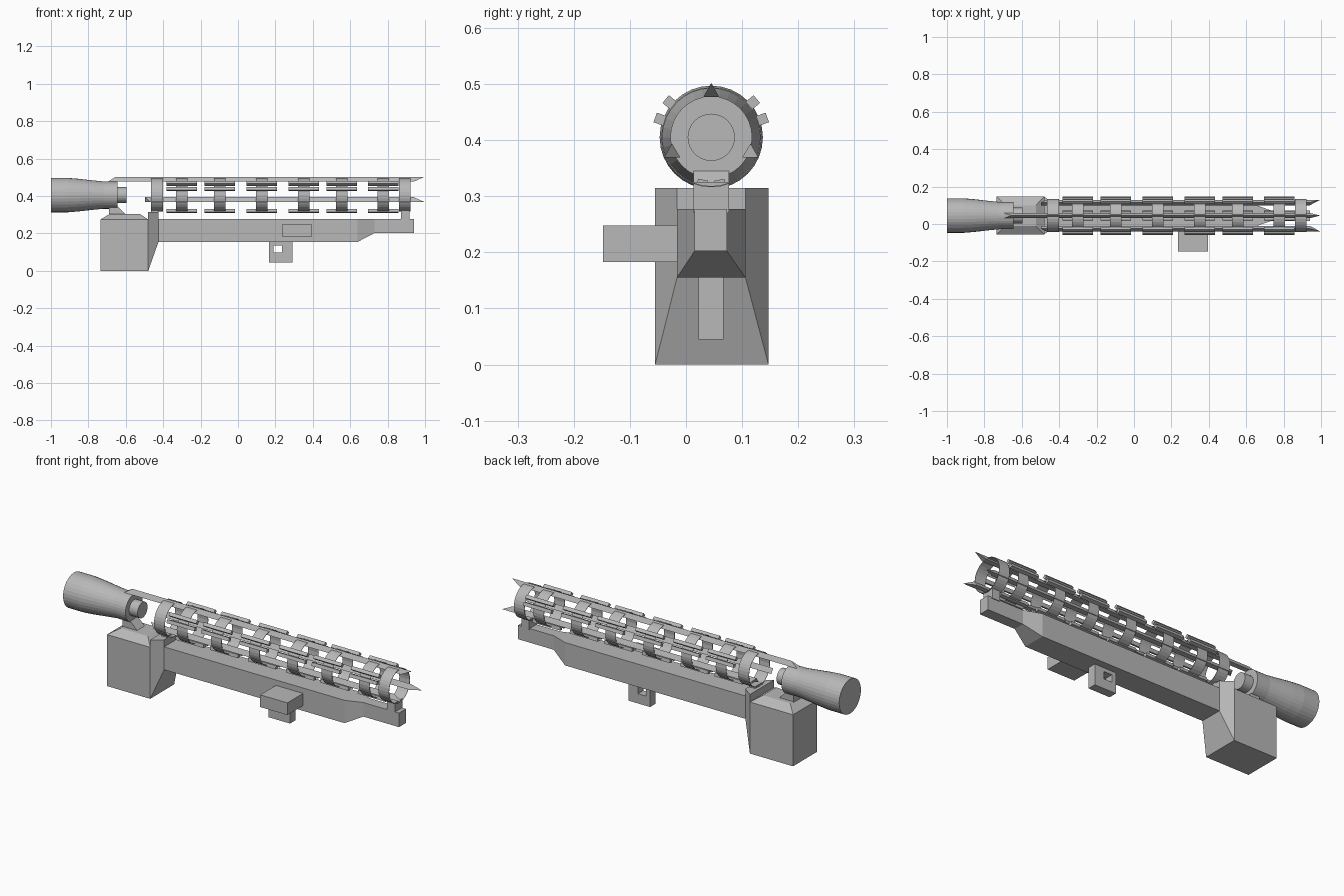
import bpy, math

if "Cube" in bpy.data.objects:
    bpy.data.objects.remove(bpy.data.objects["Cube"])

CY, CZ = 0.045, 0.405          # axis of the tube
TAU = math.tau

grey = bpy.data.materials.new("plain_grey")
grey.diffuse_color = (0.48, 0.48, 0.48, 1)
grey.use_nodes = True
grey.node_tree.nodes["Principled BSDF"].inputs["Base Color"].default_value = grey.diffuse_color


def make(name, verts, faces):
    me = bpy.data.meshes.new(name)
    me.from_pydata(verts, [], faces)
    me.materials.append(grey)
    ob = bpy.data.objects.new(name, me)
    bpy.context.collection.objects.link(ob)
    return ob


def loft(name, sections, closed=False):
    """Skin a list of equal-sized point loops; cap the ends or join them."""
    n, m = len(sections[0]), len(sections)
    verts = [p for s in sections for p in s]
    faces = []
    for k in range(m if closed else m - 1):
        a, b = k * n, (k + 1) % m * n
        faces += [(a + i, a + (i + 1) % n, b + (i + 1) % n, b + i) for i in range(n)]
    if not closed:
        faces += [tuple(reversed(range(n))), tuple(range((m - 1) * n, m * n))]
    return make(name, verts, faces)


def rect_x(x, y0, y1, z0, z1):
    return [(x, y0, z0), (x, y1, z0), (x, y1, z1), (x, y0, z1)]


def rect_z(z, x0, x1, y0, y1):
    return [(x0, y0, z), (x1, y0, z), (x1, y1, z), (x0, y1, z)]


def box(name, x0, x1, y0, y1, z0, z1):
    return loft(name, [rect_x(x0, y0, y1, z0, z1), rect_x(x1, y0, y1, z0, z1)])


def circle(x, r, n=32):
    return [(x, CY + r * math.cos(TAU * i / n), CZ + r * math.sin(TAU * i / n))
            for i in range(n)]


# Flared rear bell and its nozzle
loft("rear_bell", [circle(x, r) for x, r in (
    (-1, 0.092), (-0.91, 0.092), (-0.85, 0.087), (-0.78, 0.079),
    (-0.72, 0.073), (-0.645, 0.073))])
loft("nozzle", [circle(-0.66, 0.042), circle(-0.595, 0.042)])


# Thin rings of the cage
def ring(name, x0, x1, r=0.089, t=0.002):
    loft(name, [circle(x0, r), circle(x1, r), circle(x1, r - t), circle(x0, r - t)], True)


ring("rear_ring", -0.465, -0.402)
ring("front_ring", 0.86, 0.922)
centres = (-0.30, -0.097, 0.127, 0.352, 0.555, 0.776)

# Short slats in three pairs around each middle ring
slats = ((40, 0.097), (19.5, 0.097), (140, 0.097), (160.5, 0.097),
         (259, 0.086), (281, 0.086))
for x in centres:
    ring("middle_ring", x - 0.031, x + 0.031)
    for deg, r in slats:
        a = math.radians(deg)
        c, s = math.cos(a), math.sin(a)
        corners = [(r + u, v) for u, v in ((-.009, -.009), (.009, -.009), (.009, .009), (-.009, .009))]
        loft("slat", [[(px, CY + u * c - v * s, CZ + u * s + v * c) for u, v in corners]
                      for px in (x - 0.082, x + 0.082)])


# Long triangular rails: apex first, slanted ends
def rail(name, tri, base_x0, apex_x0):
    ends = ((apex_x0, base_x0), (0.995, 0.94))
    loft(name, [[(xa if i == 0 else xb, CY + y, CZ + z) for i, (y, z) in enumerate(tri)]
                for xa, xb in ends])


rail("top_rail", [(0, 0.097), (-0.014, 0.072), (0.014, 0.072)], -0.695, -0.655)
for sx in (-1, 1):
    rail("side_rail", [(sx * 0.084, -0.036), (sx * 0.070, -0.011), (sx * 0.055, -0.036)],
         -0.497, -0.47)

# Rear block, with sloped lid and bell mount
Y0, Y1 = -0.055, 0.147
box("rear_block", -0.735, -0.48, Y0, Y1, 0, 0.275)
loft("block_lid", [rect_z(0.275, -0.735, -0.48, Y0, Y1),
                   rect_z(0.305, -0.685, -0.525, -0.01, 0.10)])
loft("bell_mount", [rect_z(0.30, -0.69, -0.60, CY - 0.032, CY + 0.032),
                    rect_z(0.345, -0.69, -0.645, CY - 0.032, CY + 0.032)])

# Taper from block to body
B0, B1 = -0.016, 0.106
loft("block_taper", [rect_x(-0.48, Y0, Y1, 0, 0.315), rect_x(-0.425, B0, B1, 0.155, 0.315)])

# Long body narrowing to the front
loft("body", [rect_x(-0.43, B0, B1, 0.155, 0.277), rect_x(0.64, B0, B1, 0.155, 0.277),
              rect_x(0.73, 0.015, 0.073, 0.202, 0.277),
              rect_x(0.94, 0.015, 0.073, 0.202, 0.277)])
box("front_post", 0.872, 0.917, 0.013, 0.077, 0.27, 0.325)
box("rear_post", -0.462, -0.425, 0.013, 0.077, 0.30, 0.325)

# Side box
box("side_box", 0.235, 0.395, -0.148, 0.0, 0.183, 0.248)

# Trigger block with a square hole right through
G0, G1 = 0.022, 0.067


def frame(y, x0, x1, z0, z1):
    return [(x0, y, z0), (x1, y, z0), (x1, y, z1), (x0, y, z1)]


outer, hole = (0.165, 0.292, 0.045, 0.156), (0.189, 0.236, 0.097, 0.136)
loft("trigger_block", [frame(G0, *outer), frame(G1, *outer),
                       frame(G1, *hole), frame(G0, *hole)], True)

# Consistent outward normals
import bmesh
for ob in bpy.data.objects:
    bm = bmesh.new()
    bm.from_mesh(ob.data)
    bmesh.ops.recalc_face_normals(bm, faces=bm.faces)
    bm.to_mesh(ob.data)
    bm.free()
